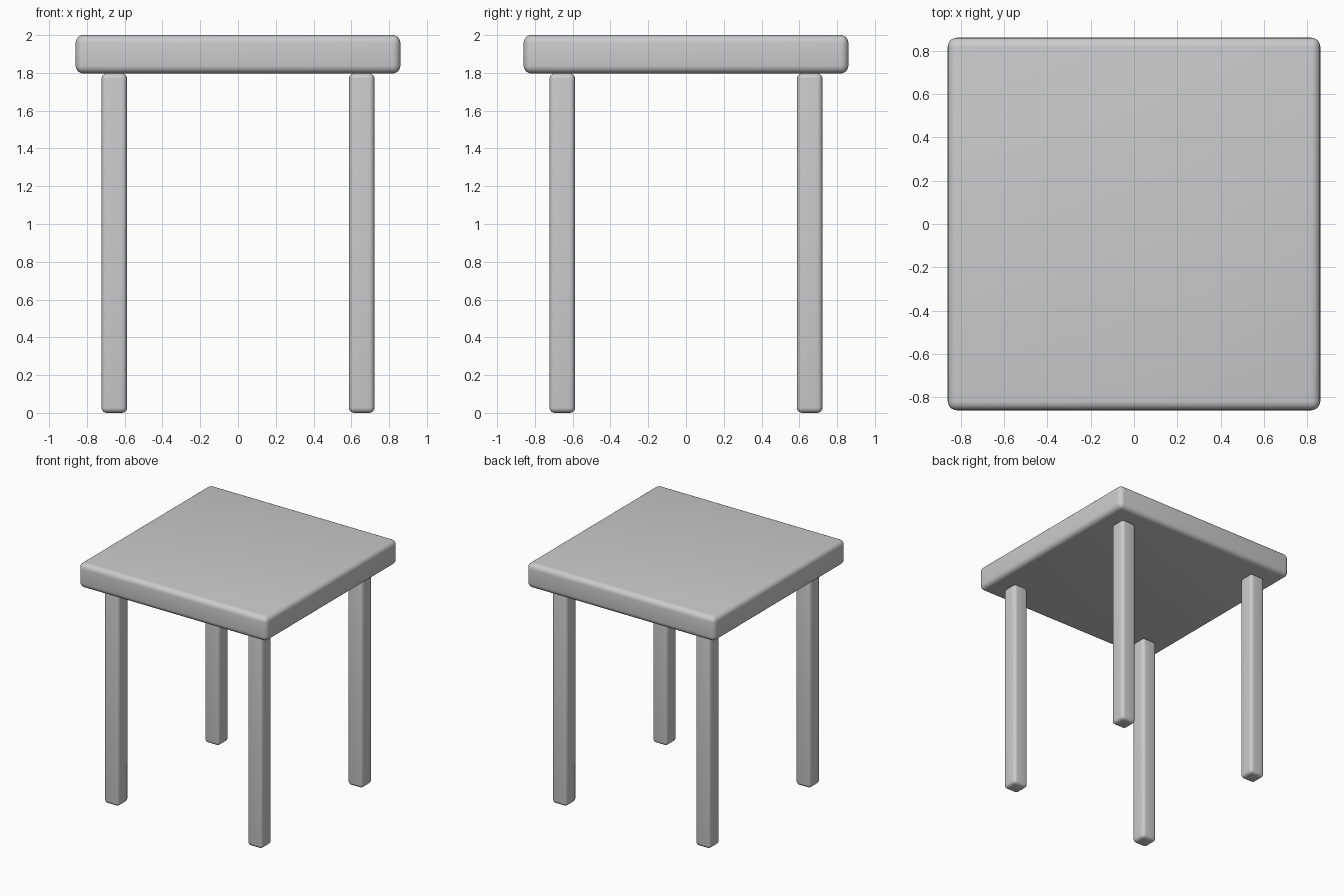
import bpy

if "Cube" in bpy.data.objects:
    bpy.data.objects.remove(bpy.data.objects["Cube"])


def rounded_box(name, centre, size, radius):
    """Box with rounded edges, smooth shaded."""
    bpy.ops.mesh.primitive_cube_add(size=1, location=centre)
    obj = bpy.context.object
    obj.name = name
    obj.scale = size
    bpy.ops.object.transform_apply(location=False, rotation=False, scale=True)
    bevel = obj.modifiers.new("rounded_edges", 'BEVEL')
    bevel.width = radius
    bevel.segments = 5
    bpy.ops.object.modifier_apply(modifier=bevel.name)
    bpy.ops.object.shade_smooth_by_angle()
    return obj


HEIGHT = 2.0
TOP_THICKNESS = 0.203
TOP_WIDTH = 1.72
LEG_WIDTH = 0.135
LEG_OFFSET = 0.655
leg_height = HEIGHT - TOP_THICKNESS

# Table top
rounded_box("table_top", (0, 0, HEIGHT - TOP_THICKNESS / 2),
            (TOP_WIDTH, TOP_WIDTH, TOP_THICKNESS), 0.042)

# Four legs
for depth, sy in (("front", -1), ("back", 1)):
    for side, sx in (("left", -1), ("right", 1)):
        rounded_box(f"{depth}_{side}_leg",
                    (sx * LEG_OFFSET, sy * LEG_OFFSET, leg_height / 2),
                    (LEG_WIDTH, LEG_WIDTH, leg_height), 0.028)
